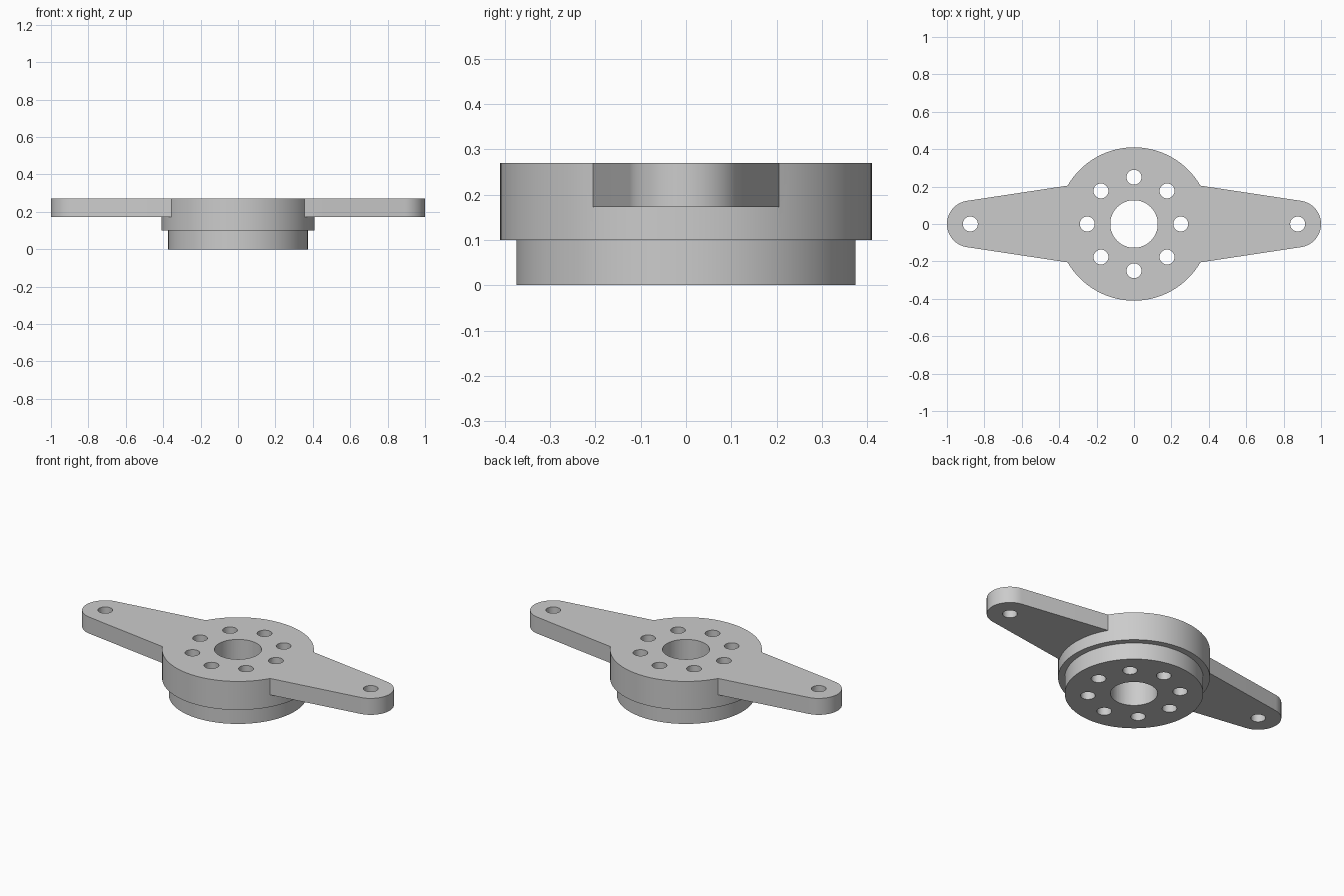
import bpy, bmesh
from math import sin, cos, pi, radians

if "Cube" in bpy.data.objects:
    bpy.data.objects.remove(bpy.data.objects["Cube"])

TOP, ARM_BASE, STEP = 0.27, 0.172, 0.10
HUB_R, BOSS_R, BORE_R, HOLE_R = 0.41, 0.374, 0.127, 0.04
BOLT_R, TIP_X, TIP_R = 0.25, 0.875, 0.125

metal = bpy.data.materials.new("grey metal")
metal.use_nodes = True
grey = (0.6, 0.6, 0.6, 1)
metal.diffuse_color = grey
metal.node_tree.nodes["Principled BSDF"].inputs["Base Color"].default_value = grey


def circle(r, n, cx=0, cy=0):
    return [(cx + r * cos(2 * pi * i / n), cy + r * sin(2 * pi * i / n)) for i in range(n)]


def make_object(name, bm):
    bmesh.ops.recalc_face_normals(bm, faces=bm.faces)
    mesh = bpy.data.meshes.new(name)
    bm.to_mesh(mesh)
    bm.free()
    mesh.materials.append(metal)
    obj = bpy.data.objects.new(name, mesh)
    bpy.context.collection.objects.link(obj)
    return obj


def add_prism(bm, outline, z0, z1):
    low = [bm.verts.new((x, y, z0)) for x, y in outline]
    high = [bm.verts.new((x, y, z1)) for x, y in outline]
    bm.faces.new(low[::-1])
    bm.faces.new(high)
    for i in range(len(low)):
        j = (i + 1) % len(low)
        bm.faces.new((low[i], low[j], high[j], high[i]))


def combine(target, other, operation):
    mod = target.modifiers.new(operation.lower(), 'BOOLEAN')
    mod.operation, mod.solver, mod.object = operation, 'EXACT', other
    bpy.context.view_layer.objects.active = target
    bpy.ops.object.modifier_apply(modifier=mod.name)
    bpy.data.objects.remove(other)


# Stepped round hub, turned from a half profile
bm = bmesh.new()
profile = [(0, 0), (BOSS_R, 0), (BOSS_R, STEP), (HUB_R, STEP), (HUB_R, TOP), (0, TOP)]
verts = [bm.verts.new((r, 0, z)) for r, z in profile]
edges = [bm.edges.new(pair) for pair in zip(verts, verts[1:])]
bmesh.ops.spin(bm, geom=verts + edges, cent=(0, 0, 0), axis=(0, 0, 1),
               angle=2 * pi, steps=96, use_merge=True)
bmesh.ops.remove_doubles(bm, verts=bm.verts, dist=0.0001)
hub = make_object("horn_hub_and_arms", bm)

# Tapered arms: straight flanks run tangent into rounded tips
tilt = radians(8.6)
half = pi / 2 - tilt
tip = [(TIP_X + TIP_R * cos(a), TIP_R * sin(a))
       for a in (-half + 2 * half * i / 32 for i in range(33))]
root_y = (TIP_R + TIP_X * sin(tilt)) / cos(tilt)
outline = tip + [(0, root_y)] + [(-x, -y) for x, y in tip] + [(0, -root_y)]
bm = bmesh.new()
add_prism(bm, outline, ARM_BASE, TOP)
combine(hub, make_object("arms", bm), 'UNION')

# Central bore, ring of eight bolt holes and one hole per arm tip
holes = [(BORE_R, 64, 0, 0)]
holes += [(HOLE_R, 32, x, y) for x, y in circle(BOLT_R, 8)]
holes += [(HOLE_R, 32, side * TIP_X, 0) for side in (-1, 1)]
bm = bmesh.new()
for hole in holes:
    add_prism(bm, circle(*hole), -0.1, TOP + 0.1)
drill = make_object("drill", bm)
drill.hide_render = True
combine(hub, drill, 'DIFFERENCE')

# Smooth curved walls, crisp rims
bpy.ops.object.select_all(action='DESELECT')
hub.select_set(True)
bpy.context.view_layer.objects.active = hub
bpy.ops.object.shade_smooth_by_angle(angle=radians(30))
